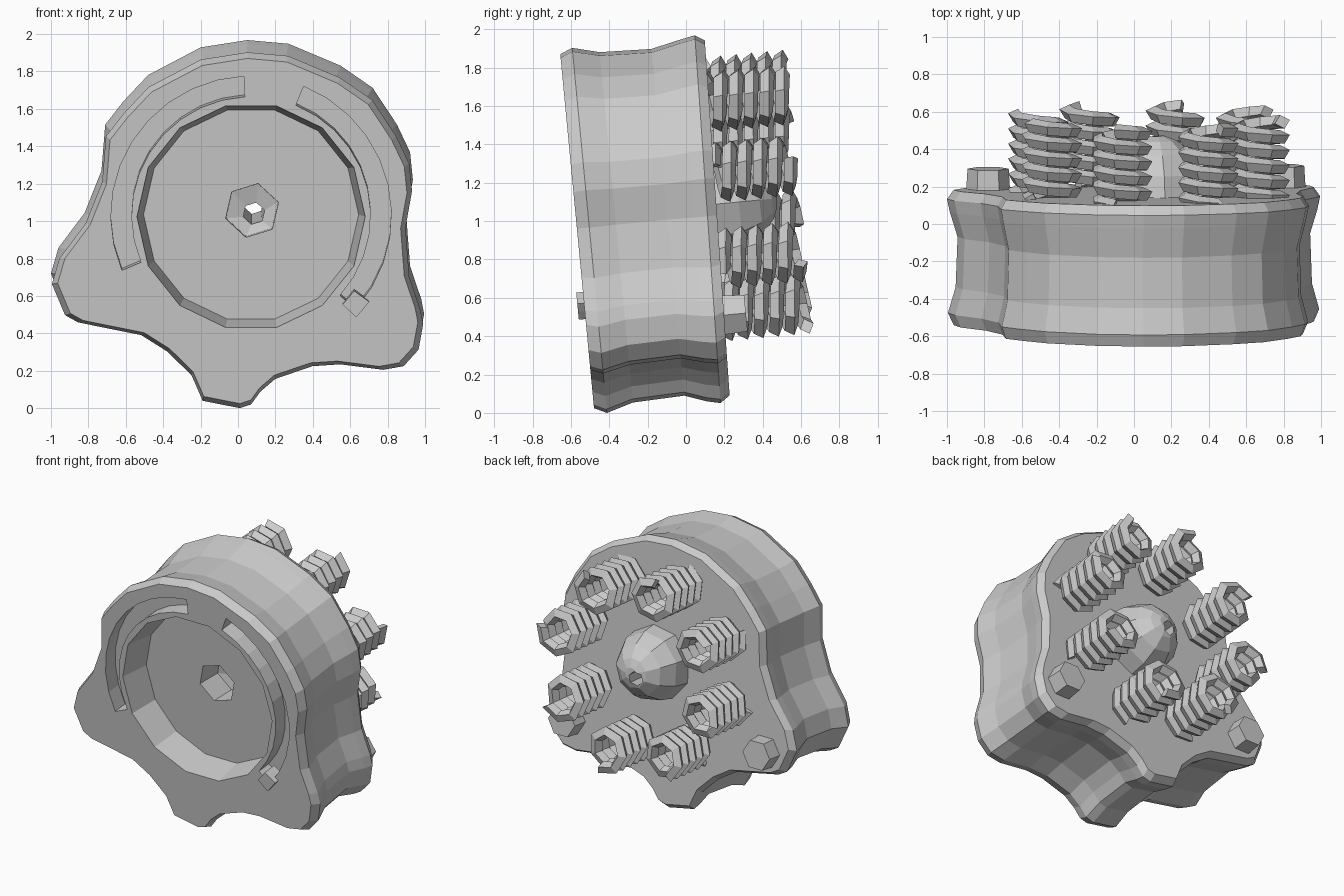
import bpy, bmesh, math
from mathutils import Matrix

if "Cube" in bpy.data.objects:
    bpy.data.objects.remove(bpy.data.objects["Cube"])

# Everything is built around a y-axis, then tilted into place as one unit
TILT = Matrix.Translation((0, -0.2, 1.05)) @ Matrix.Rotation(0.095, 4, 'X')
parts = []


def make(name, verts, faces, keep=True):
    me = bpy.data.meshes.new(name)
    me.from_pydata(verts, [], faces)
    bm = bmesh.new()
    bm.from_mesh(me)
    bmesh.ops.recalc_face_normals(bm, faces=bm.faces)
    bm.to_mesh(me)
    bm.free()
    ob = bpy.data.objects.new(name, me)
    bpy.context.collection.objects.link(ob)
    if keep:
        parts.append(ob)
    else:
        ob.hide_render = True
    return ob


def loft(name, rings, keep=True):
    """Skin equal-length vertex rings and cap the ends."""
    n, m = len(rings[0]), len(rings)
    verts = [v for r in rings for v in r]
    faces = []
    for j in range(m - 1):
        a, b = j * n, (j + 1) * n
        faces += [(a + i, a + (i + 1) % n, b + (i + 1) % n, b + i) for i in range(n)]
    faces += [tuple(range(n)), tuple(range((m - 1) * n, m * n))]
    return make(name, verts, faces, keep)


def circle(x, z, r, y, n, start=0.0):
    return [(x + r * math.cos(start + i * math.tau / n), y,
             z + r * math.sin(start + i * math.tau / n)) for i in range(n)]


def cut(target, cutter):
    mod = target.modifiers.new("cut", 'BOOLEAN')
    mod.operation, mod.solver, mod.object = 'DIFFERENCE', 'EXACT', cutter
    bpy.context.view_layer.objects.active = target
    bpy.ops.object.modifier_apply(modifier=mod.name)


def arc_block(name, r0, r1, a0, a1, y0, y1, n, keep=False):
    rings = []
    for i in range(n + 1):
        a = math.radians(a0 + (a1 - a0) * i / n)
        c, s = math.cos(a), math.sin(a)
        rings.append([(0.07 + r * c, y, 0.02 + r * s)
                      for r, y in ((r0, y0), (r1, y0), (r1, y1), (r0, y1))])
    return loft(name, rings, keep)


# Housing: bell-shaped outline with two wings and a foot, waisted along its depth
outline = [(.05, 1.96), (.27, 1.94), (.55, 1.82), (.72, 1.7), (.85, 1.5), (.92, 1.35),
           (.935, 1.2), (.90, 1.0), (.92, .73), (.98, .55), (.995, .47), (.97, .33),
           (.89, .24), (.78, .22), (.55, .25), (.4, .24), (.2, .17), (.12, .1),
           (.07, .03), (.01, .01), (-.19, .05), (-.25, .19), (-.38, .32), (-.52, .41),
           (-.86, .48), (-.93, .52), (-1.0, .69), (-.96, .83), (-.82, 1.02),
           (-.73, 1.25), (-.71, 1.5), (-.61, 1.63), (-.48, 1.77), (-.2, 1.92)]
sections = [(-.375, .965), (-.31, .995), (-.17, .955), (.1, .945), (.24, .985),
            (.31, 1.0), (.36, .965)]


def section(y, s):
    pts = []
    for x, z in outline:
        zl = (z - 1.05) * .985 * s
        pts.append((.03 + (x - .03) * s, y + (.025 * zl if y > .2 else 0), zl))
    return pts


housing = loft("housing", [section(y, s) for y, s in sections])

# Rounded hub on the back
hub = loft("hub", [circle(.12, .01, .265 * math.cos(a), .35 + .33 * math.sin(a), 9)
                   for a in (-.25, 0, .4, .8, 1.15, 1.4)])

# Recessed dish, curved slots and the stepped hole through the hub
cutters = [
    loft("dish_cutter", [circle(.07, .02, .615, -.5, 14), circle(.07, .015, .61, -.37, 14),
                         circle(.07, .005, .575, -.15, 14)], False),
    arc_block("slot_left_cutter", .64, .75, 93, 203, -.5, -.26, 10),
    arc_block("slot_right_cutter", .64, .75, -42, 68, -.5, -.26, 10)]
hole = loft("hole_cutter", [circle(.075, .04, .15, -.3, 6, .3),
                            circle(.075, .01, .145, .05, 6, .3),
                            circle(.085, -.01, .06, .07, 6, .3),
                            circle(.085, -.02, .05, .9, 6, .3)], False)
for c in cutters + [hole]:
    cut(housing, c)
cut(hub, hole)
for c in cutters + [hole]:
    bpy.data.objects.remove(c)

# Small latch at the lower end of the right slot
arc_block("latch", .68, .78, -44, -36, -.41, -.3, 2, True)

# Hexagonal pegs on the back of the wings
for side, x, z in (("left", -.78, -.4), ("right", .8, -.57)):
    loft("peg_" + side, [circle(x, z, .12, .3, 6), circle(x, z, .11, .46, 6)])

# Coil springs in a ring around the hub
TURNS, SEG, COIL, WIRE = 5, 7, .125, .043
for k in range(8):
    a = math.radians(14 + 45 * k)
    cx, cz = .08 + .61 * math.cos(a), .035 + .6 * math.sin(a)
    rings = []
    for i in range(TURNS * SEG + 1):
        t = a + i * math.tau / SEG
        y = .365 + .405 * i / (TURNS * SEG)
        ring = []
        for j in range(4):
            w = j * math.pi / 2 + .3
            r = COIL + WIRE * math.cos(w)
            ring.append((cx + r * math.cos(t), y + .038 * math.sin(w), cz + r * math.sin(t)))
        rings.append(ring)
    loft(f"spring_{k + 1}", rings)

# Tilt the assembly and stand it on the ground
for ob in parts:
    ob.data.transform(TILT)
low = min(v.co.z for ob in parts for v in ob.data.vertices)
for ob in parts:
    ob.data.transform(Matrix.Translation((0, 0, -low)))
